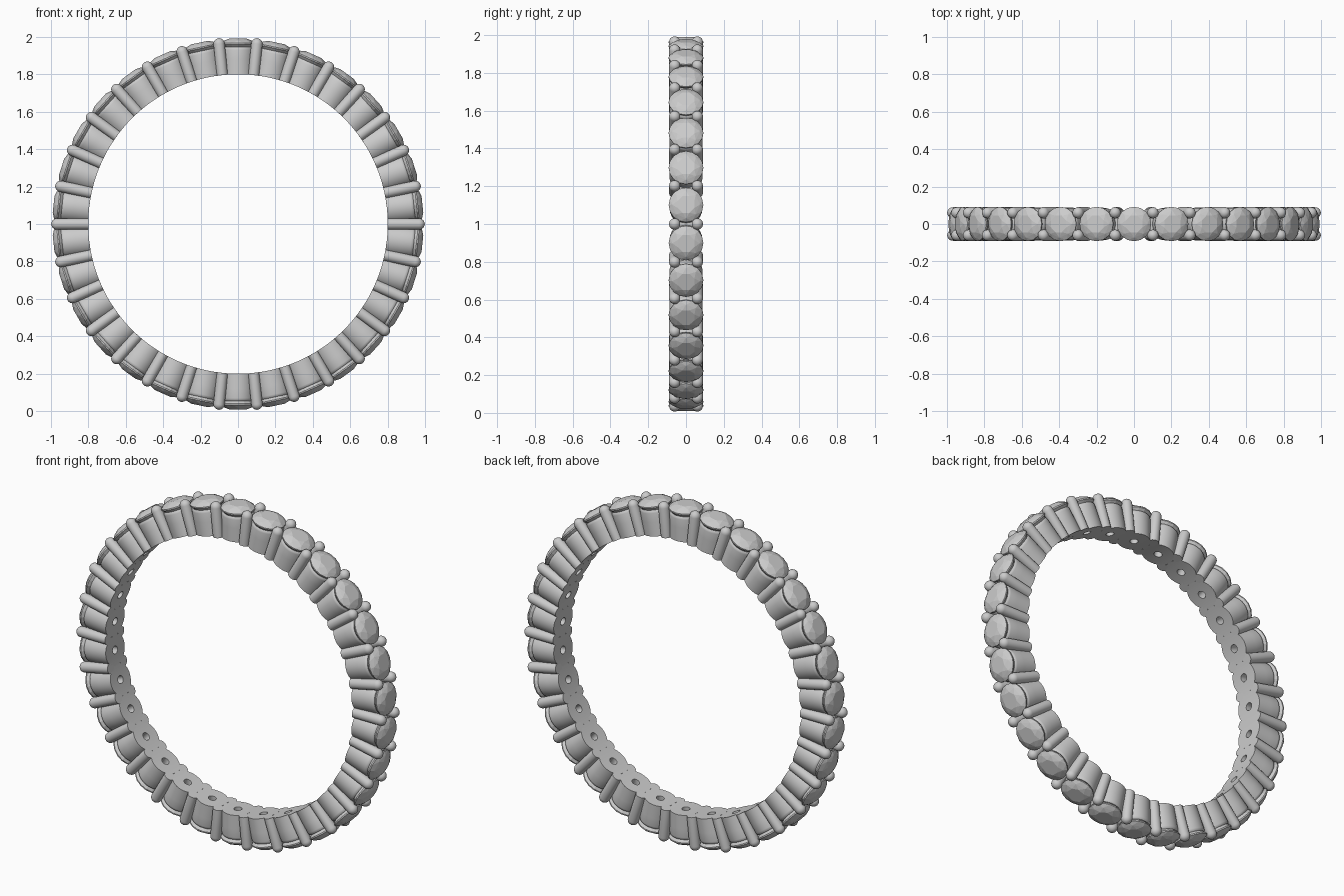
import bpy, bmesh
from math import sin, cos, tan, pi, sqrt, radians
from mathutils import Matrix, Vector

if "Cube" in bpy.data.objects:
    bpy.data.objects.remove(bpy.data.objects["Cube"])

N = 30                 # stones around the ring
STEP = 2 * pi / N
R_IN = 0.80            # finger hole radius
HALF = tan(STEP / 2)


def finish(name, bm, smooth=None):
    bmesh.ops.recalc_face_normals(bm, faces=bm.faces)
    me = bpy.data.meshes.new(name)
    bm.to_mesh(me)
    bm.free()
    ob = bpy.data.objects.new(name, me)
    bpy.context.collection.objects.link(ob)
    if smooth:
        bpy.ops.object.select_all(action='DESELECT')
        ob.select_set(True)
        bpy.context.view_layer.objects.active = ob
        bpy.ops.object.shade_smooth_by_angle(angle=radians(smooth))
    return ob


def around(bm, offset=0.0):
    """Repeat the piece (local z = radial) N times round the ring."""
    me = bpy.data.meshes.new("unit")
    bmesh.ops.recalc_face_normals(bm, faces=bm.faces)
    bm.to_mesh(me)
    bm.free()
    out = bmesh.new()
    for k in range(N):
        m = me.copy()
        m.transform(Matrix.Translation((0, 0, 1)) @ Matrix.Rotation(k * STEP + offset, 4, 'Y'))
        out.from_mesh(m)
        bpy.data.meshes.remove(m)
    bpy.data.meshes.remove(me)
    return out


def lathe(bm, profile, seg, cy=0.0, closed=False, clamp=False):
    """Spin (radius, height) points; height None sits on the finger hole."""
    rings = []
    for rho, h in profile:
        ring = []
        for i in range(seg):
            a = 2 * pi * i / seg
            x, y = rho * cos(a), cy + rho * sin(a)
            if clamp:
                lim = (R_IN * cos(STEP / 2) if h is None else h) * HALF
                x = max(-lim, min(lim, x))
            z = sqrt(R_IN ** 2 - x * x) if h is None else h
            ring.append(bm.verts.new((x, y, z)))
        rings.append(ring)
    pairs = list(zip(rings, rings[1:]))
    if closed:
        pairs.append((rings[-1], rings[0]))
    for a, b in pairs:
        for i in range(seg):
            j = (i + 1) % seg
            bm.faces.new((a[i], a[j], b[j], b[i]))
    if not closed:
        bm.faces.new(rings[0])
        bm.faces.new(rings[-1])


# Setting cups: rounded rim, conical seat, drilled hole to the inside
bm = bmesh.new()
lathe(bm, [(0.022, None), (0.045, None), (0.068, None), (0.087, None), (0.087, 0.84),
           (0.087, 0.88), (0.087, 0.930), (0.085, 0.940), (0.080, 0.945),
           (0.074, 0.942), (0.022, 0.865)], 40, closed=True, clamp=True)
finish("setting_cups", around(bm), 40)

# Prongs: pairs of round posts with domed tips between the stones
bm = bmesh.new()
dome = [(0.03 * cos(t * pi / 12), 0.968 + 0.03 * sin(t * pi / 12)) for t in range(6)]
for y in (-0.06, 0.06):
    lathe(bm, [(0.03, None)] + dome + [(0.003, 0.998)], 18, cy=y)
finish("prongs", around(bm, STEP / 2), 40)

# Core band joining the cups
bm = bmesh.new()
seg = 120
rows = []
for r, y in ((0.803, -0.045), (0.89, -0.045), (0.89, 0.045), (0.803, 0.045)):
    rows.append([bm.verts.new((r * sin(2 * pi * i / seg), y, 1 + r * cos(2 * pi * i / seg)))
                 for i in range(seg)])
# only the outer strip and its sides, so the drilled holes stay open
for i in range(seg):
    u = (i + 0.5) % (seg / N)
    if abs(u - seg / N / 2) > 1.01:
        continue
    j = (i + 1) % seg
    for a, b in zip(rows, rows[1:] + rows[:1]):
        bm.faces.new((a[i], a[j], b[j], b[i]))
finish("core_bridges", bm, 40)

# Round brilliant stones: table, kites, girdle and pavilion
bm = bmesh.new()
for count, rho, h, shift in ((8, 0.048, 0.991, 0.5), (8, 0.073, 0.981, 0.0),
                             (16, 0.092, 0.966, 0.0), (16, 0.092, 0.959, 0.0),
                             (8, 0.045, 0.915, 0.5), (1, 0.0, 0.868, 0.0)):
    for i in range(count):
        a = 2 * pi * (i + shift) / count
        bm.verts.new(Vector((rho * cos(a), rho * sin(a), h)))
bmesh.ops.convex_hull(bm, input=bm.verts)
finish("stones", around(bm))
